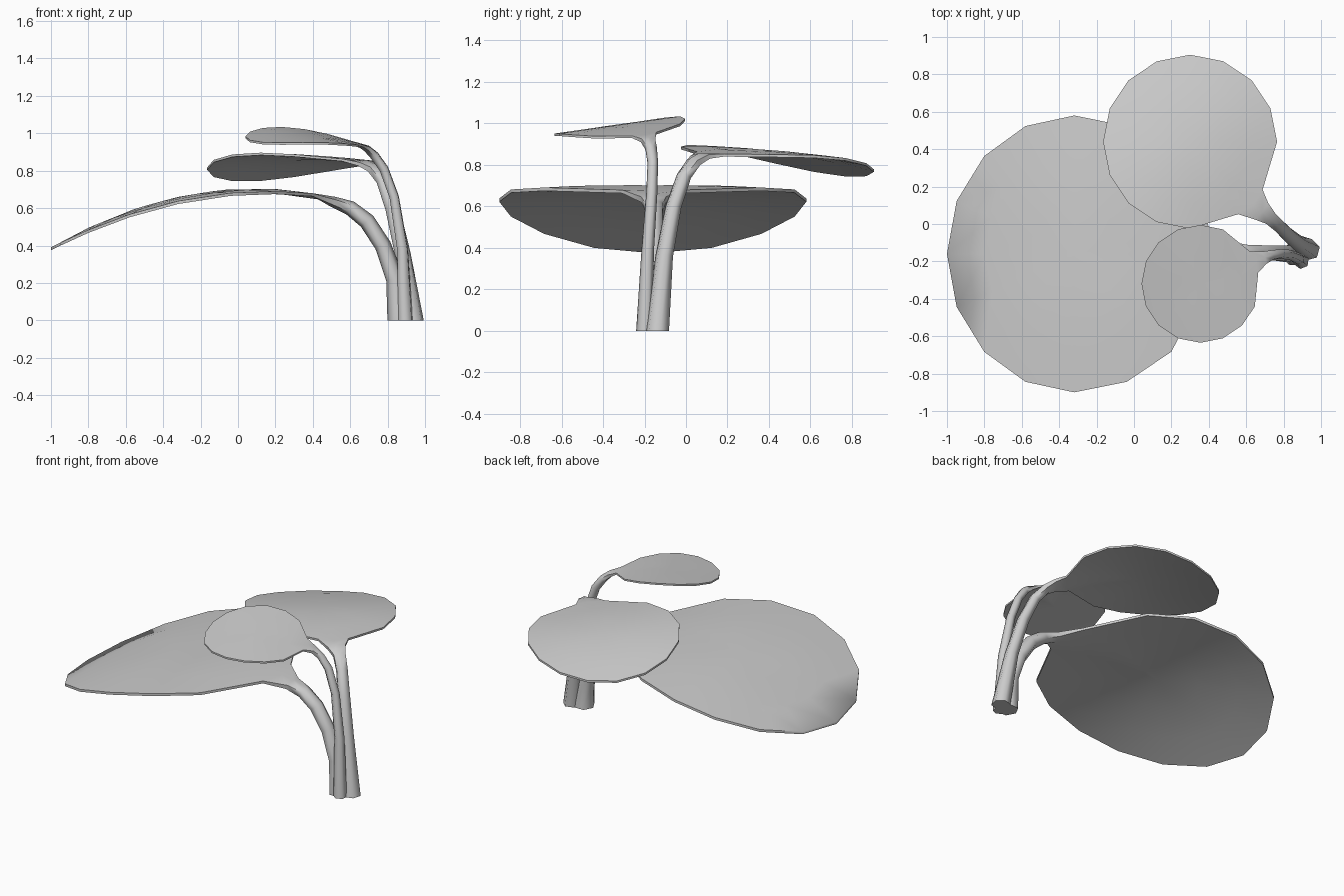
import bpy, bmesh, math
from mathutils import Vector

if "Cube" in bpy.data.objects:
    bpy.data.objects.remove(bpy.data.objects["Cube"])

N = 16  # rim sides of every blade


# One leaf: a curved 16-sided blade whose neck flows into a six-sided bent stem
def leaf(name, centre, length, width, angle, height, stretch, thick, sections):
    d = Vector((math.cos(angle), math.sin(angle), 0))
    s = Vector((-d.y, d.x, 0))
    c = Vector((centre[0], centre[1], 0))
    bm = bmesh.new()

    # Blade: rings of paired top and bottom vertices
    rim = []
    for i in range(N):
        u, v = math.cos(2 * math.pi * i / N), math.sin(2 * math.pi * i / N)
        rim.append([u * stretch if u < 0 else u, v])
    for k in (7, 9):
        rim[k] = [-stretch * 0.98, rim[k][1] * 0.52]
    rim[8] = [-stretch * 1.03, 0]

    def pair(u, v, extra=0):
        p = c + d * (u * length) + s * (v * width)
        z = height(u, v)
        return [bm.verts.new((p.x, p.y, z)), bm.verts.new((p.x, p.y, z - thick - extra))]

    mid = pair(0, 0)
    rings = [[pair(u * r, v * r, 0.012 * r if i == 8 else 0) for i, (u, v) in enumerate(rim)]
             for r in (0.35, 0.7, 1)]
    edge = rings[-1]
    for i in range(N):
        j = (i + 1) % N
        for side in (0, 1):
            bm.faces.new((mid[side], rings[0][i][side], rings[0][j][side]))
            for a, b in zip(rings, rings[1:]):
                bm.faces.new((a[i][side], b[i][side], b[j][side], a[j][side]))
        if i not in (7, 8):
            bm.faces.new((edge[i][0], edge[i][1], edge[j][1], edge[j][0]))

    # Stem: sections of x, y, z, half width, half depth, ending at the blade neck
    pts = [Vector(q[:3]) for q in sections] + [c - d * (length * stretch) +
                                               Vector((0, 0, height(-stretch, 0)))]
    loops = []
    for i, (x, y, z, w, h) in enumerate(sections):
        t = (pts[i + 1] - pts[max(i - 1, 0)]).normalized() if i else Vector((0, 0, 1))
        side = (s - t * s.dot(t)).normalized()
        up = t.cross(side)
        loops.append([bm.verts.new(pts[i] + side * w * 1.12 * math.cos(math.radians(a))
                                   + up * h * 1.05 * math.sin(math.radians(a)))
                      for a in (30, 90, 150, 210, 270, 330)])
    loops.append([edge[k][0] for k in (7, 8, 9)] + [edge[k][1] for k in (9, 8, 7)])
    for a, b in zip(loops, loops[1:]):
        for k in range(6):
            m = (k + 1) % 6
            bm.faces.new((a[k], a[m], b[m], b[k]))
    bm.faces.new(loops[0])

    bmesh.ops.recalc_face_normals(bm, faces=bm.faces)
    me = bpy.data.meshes.new(name)
    bm.to_mesh(me)
    bm.free()
    ob = bpy.data.objects.new(name, me)
    bpy.context.collection.objects.link(ob)
    for o in bpy.data.objects:
        o.select_set(o is ob)
    bpy.context.view_layer.objects.active = ob
    bpy.ops.object.shade_smooth_by_angle(angle=math.radians(65))


# Large low leaf
leaf("large_leaf", (-0.32, -0.16), 0.68, 0.74, math.pi,
     lambda u, v: 0.66 - 0.148 * u - 0.122 * u * u - 0.022 * v * v, 1.08, 0.016, [
         (0.862, -0.16, 0, 0.06, 0.06), (0.84, -0.16, 0.22, 0.046, 0.046),
         (0.775, -0.155, 0.4, 0.042, 0.042), (0.69, -0.155, 0.53, 0.042, 0.042),
         (0.6, -0.155, 0.6, 0.045, 0.038), (0.51, -0.155, 0.633, 0.062, 0.028)])

# Middle leaf, leaning to the back
leaf("middle_leaf", (0.3, 0.44), 0.465, 0.465, math.radians(135),
     lambda u, v: 0.867 - 0.05 * u - 0.06 * u * u + 0.027 * v - 0.007 * v * v, 1.0, 0.013, [
         (0.937, -0.138, 0, 0.052, 0.055), (0.88, -0.105, 0.36, 0.04, 0.04),
         (0.825, -0.06, 0.6, 0.036, 0.036), (0.775, -0.01, 0.745, 0.034, 0.033),
         (0.725, 0.035, 0.81, 0.038, 0.028), (0.68, 0.07, 0.838, 0.058, 0.02)])

# Small top leaf
leaf("small_leaf", (0.355, -0.32), 0.315, 0.315, math.radians(202.5),
     lambda u, v: 0.992 + 0.008 * u - 0.037 * u * u - 0.042 * v, 1.0, 0.011, [
         (0.895, -0.2, 0, 0.036, 0.04), (0.88, -0.185, 0.38, 0.027, 0.03),
         (0.835, -0.165, 0.66, 0.024, 0.026), (0.78, -0.16, 0.81, 0.023, 0.025),
         (0.73, -0.168, 0.88, 0.026, 0.024), (0.69, -0.183, 0.917, 0.036, 0.019)])
